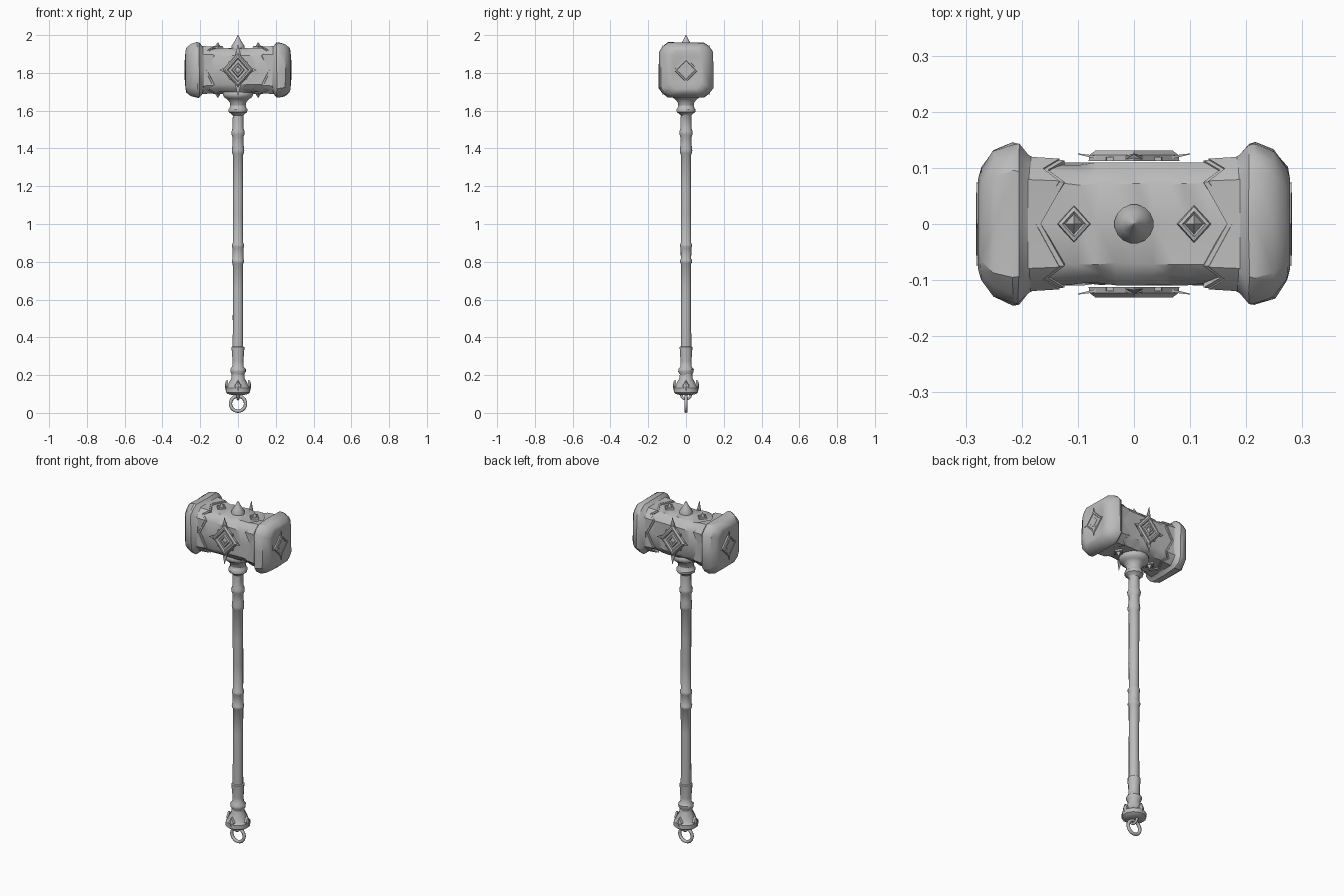
import bpy, bmesh, math, random
from mathutils import Vector, Matrix

if "Cube" in bpy.data.objects:
    bpy.data.objects.remove(bpy.data.objects["Cube"])

random.seed(4)
CZ = 1.815  # height of the head's axis

steel = bpy.data.materials.new("grey steel")
steel.diffuse_color = (0.5, 0.5, 0.5, 1)
steel.use_nodes = True
steel.node_tree.nodes["Principled BSDF"].inputs["Base Color"].default_value = steel.diffuse_color


def finish(name, bm, angle=30):
    bmesh.ops.recalc_face_normals(bm, faces=bm.faces)
    me = bpy.data.meshes.new(name)
    bm.to_mesh(me)
    bm.free()
    me.materials.append(steel)
    ob = bpy.data.objects.new(name, me)
    bpy.context.collection.objects.link(ob)
    bpy.ops.object.select_all(action='DESELECT')
    ob.select_set(True)
    bpy.context.view_layer.objects.active = ob
    bpy.ops.object.shade_smooth_by_angle(angle=math.radians(angle))
    return ob


def loft(bm, rings, cap_start=True, cap_end=True, close=False):
    rows = [[bm.verts.new(p) for p in r] for r in rings]
    n = len(rows[0])
    pairs = list(zip(rows, rows[1:])) + ([(rows[-1], rows[0])] if close else [])
    for a, b in pairs:
        for i in range(n):
            j = (i + 1) % n
            bm.faces.new((a[i], a[j], b[j], b[i]))
    if cap_start:
        bm.faces.new(rows[0])
    if cap_end:
        bm.faces.new(rows[-1])


def lathe(name, profile, sides, jitter=0.0):
    bm = bmesh.new()
    rings = []
    for r, z in profile:
        ring = []
        for i in range(sides):
            a = 2 * math.pi * (i + 0.5) / sides
            k = r + random.uniform(-jitter, jitter)
            ring.append((k * math.cos(a), k * math.sin(a), z))
        rings.append(ring)
    loft(bm, rings)
    return finish(name, bm, 40)


def section(hy, hz, f=0.66):
    """Chamfered square, 16 points: face middles, face corners, chamfer middles."""
    pts = []
    for q in range(4):
        c, s = round(math.cos(q * math.pi / 2)), round(math.sin(q * math.pi / 2))
        for u, v in ((1, 0), (1, f), ((1 + f) / 2 + .02, (1 + f) / 2 + .02), (f, 1)):
            pts.append(((u * c - v * s) * hy, (u * s + v * c) * hz))
    return pts


def torus(name, centre, major, minor, rot):
    bm = bmesh.new()
    rings = []
    for i in range(24):
        m = Matrix.Translation(centre) @ rot @ Matrix.Rotation(i * math.tau / 24, 4, 'Z')
        rings.append([m @ Vector((major + minor * math.cos(t * math.tau / 8), 0,
                                  minor * math.sin(t * math.tau / 8))) for t in range(8)])
    loft(bm, rings, False, False, True)
    return finish(name, bm, 60)


def facing(direction, centre):
    """Matrix whose local z looks along direction and local y stays upright."""
    d = Vector(direction)
    up = Vector((0, 1, 0)) if abs(d.z) > .9 else Vector((0, 0, 1))
    x = up.cross(d).normalized()
    y = d.cross(x)
    return Matrix.Translation(centre) @ Matrix((x, y, d)).transposed().to_4x4()


def diamond(name, m, rings, wide=1.0):
    """Stepped four-sided plate from (radius, height) rings."""
    bm = bmesh.new()
    loft(bm, [[m @ Vector((r * wide, 0, h)), m @ Vector((0, r, h)),
               m @ Vector((-r * wide, 0, h)), m @ Vector((0, -r, h))] for r, h in rings])
    return finish(name, bm, 15)


def star(name, m, rx, ry, inner, lift, thick=0.006):
    """Thin pointed backing plate whose tips flare outwards."""
    bm = bmesh.new()
    rings = []
    for h in (0, thick):
        ring = []
        for i in range(16):
            a = i * math.tau / 16
            if i % 4 == 0:
                r, z = (rx if i % 8 == 0 else ry), lift
            elif i % 4 == 2:
                r, z = inner * 1.25, h
            else:
                r, z = inner, h
            ring.append(m @ Vector((r * math.cos(a), r * math.sin(a), z + h * 0.3)))
        rings.append(ring)
    loft(bm, rings)
    return finish(name, bm, 15)


# Shaft with its rings and upper collar
lathe("shaft", [(.034, .18), (.034, .205), (.042, .218), (.042, .232), (.031, .245),
                (.030, .275), (.034, .335), (.035, .348), (.029, .352), (.028, .5),
                (.028, .65), (.028, .79), (.033, .797), (.033, .808), (.029, .815),
                (.029, .872), (.033, .88), (.033, .892), (.028, .90), (.028, 1.05),
                (.028, 1.2), (.028, 1.368), (.033, 1.376), (.034, 1.39), (.030, 1.42),
                (.029, 1.46), (.036, 1.475), (.036, 1.49), (.030, 1.505), (.029, 1.575),
                (.035, 1.582), (.05, 1.592), (.052, 1.606), (.045, 1.616), (.042, 1.628)],
      12, .0008)
lathe("collar", [(.04, 1.615), (.043, 1.64), (.054, 1.656), (.06, 1.662), (.074, 1.67),
                 (.08, 1.682), (.08, 1.695), (.07, 1.71)], 16)

# Pommel with studs and hanging ring
lathe("pommel", [(.03, .094), (.055, .1), (.066, .108), (.066, .132), (.058, .138),
                 (.052, .155), (.036, .185), (.033, .21)], 12)
for q in range(4):
    d = (round(math.cos(q * math.pi / 2)), round(math.sin(q * math.pi / 2)), 0)
    diamond("pommel_stud", facing(d, Vector(d) * .052 + Vector((0, 0, .142))),
            [(.032, 0), (.028, .012), (.004, .018)], .6)
torus("hanging_ring", (0, 0, .049), .040, .009, Matrix.Rotation(math.pi / 2, 4, 'X'))
torus("ring_loop", (0, 0, .098), .025, .007, Matrix.Rotation(math.pi / 2, 4, 'Y'))

# Hammer body, worn by seeded dents
bm = bmesh.new()
rings = []
for i in range(13):
    x = -.19 + .38 * i / 12
    ring = []
    for y, z in section(.110, .118):
        k = 1 - random.choice((0, 0, .01, .045))
        ring.append((x + random.uniform(-.008, .008), y * k, CZ + z * k))
    rings.append(ring)
loft(bm, rings)
finish("head_body", bm, 35)

for sx in (-1, 1):
    # Heavy end block with bevelled striking face
    bm = bmesh.new()
    rings = []
    for x, hy, hz in ((.178, .118, .121), (.188, .123, .126), (.205, .143, .145),
                      (.215, .144, .146), (.25, .131, .136), (.272, .1, .118),
                      (.278, .08, .1), (.274, .066, .07)):
        w = .0025 if .2 < x < .277 else 0
        rings.append([(sx * (x + random.uniform(-w, w)), y * (1 + random.uniform(-w, w) * 8),
                       CZ + z * (1 + random.uniform(-w, w) * 8)) for y, z in section(hy, hz)])
    loft(bm, rings)
    finish("end_block", bm, 35)

    # Zigzag sleeves: a thin lower one peeks out beneath the upper one
    for name, hy, hz, shift in (("zigzag_sleeve", .1165, .1235, 0),
                                ("zigzag_trim", .1135, .1205, -.009)):
        edge = (.175, .133, .162, .133)
        bm = bmesh.new()
        outer, inner = section(hy, hz), section(.10, .106)
        loft(bm, [[(sx * .19, y * 1.03, CZ + z * 1.03) for y, z in outer],
                  [(sx * (edge[i % 4] + shift), y, CZ + z) for i, (y, z) in enumerate(outer)],
                  [(sx * (edge[i % 4] + shift), y, CZ + z) for i, (y, z) in enumerate(inner)]],
             False, False)
        finish(name, bm, 25)

    # Emblem on the striking face
    m = facing((sx, 0, 0), (sx * .272, 0, CZ))
    star("face_shards", m, .075, .085, .035, .007)
    diamond("face_emblem", m, [(.064, 0), (.062, .008), (.052, .01), (.045, .004),
                               (.034, .004), (.03, .009), (.003, .006)])

    # Pointed studs above and below
    for sz in (-1, 1):
        diamond("pointed_stud", facing((0, 0, sz), (sx * .107, 0, CZ + sz * .113)),
                [(.034, 0), (.031, .012), (.023, .014), (.018, .010), (.001, .034)], .9)

# Large diamond emblems on front and back
for sy in (-1, 1):
    m = facing((0, sy, 0), (0, sy * .112, CZ))
    star("emblem_shards", m, .10, .138, .055, .012)
    diamond("emblem", m, [(.092, 0), (.09, .011), (.078, .019), (.066, .019), (.058, .010),
                          (.040, .010), (.034, .018), (.022, .018), (.018, .012),
                          (.002, .016)], .88)

# Crown spike
lathe("crown_spike", [(.035, 1.915), (.035, 1.942), (.022, 1.962), (.009, 1.985),
                      (.001, 2.0)], 16)
